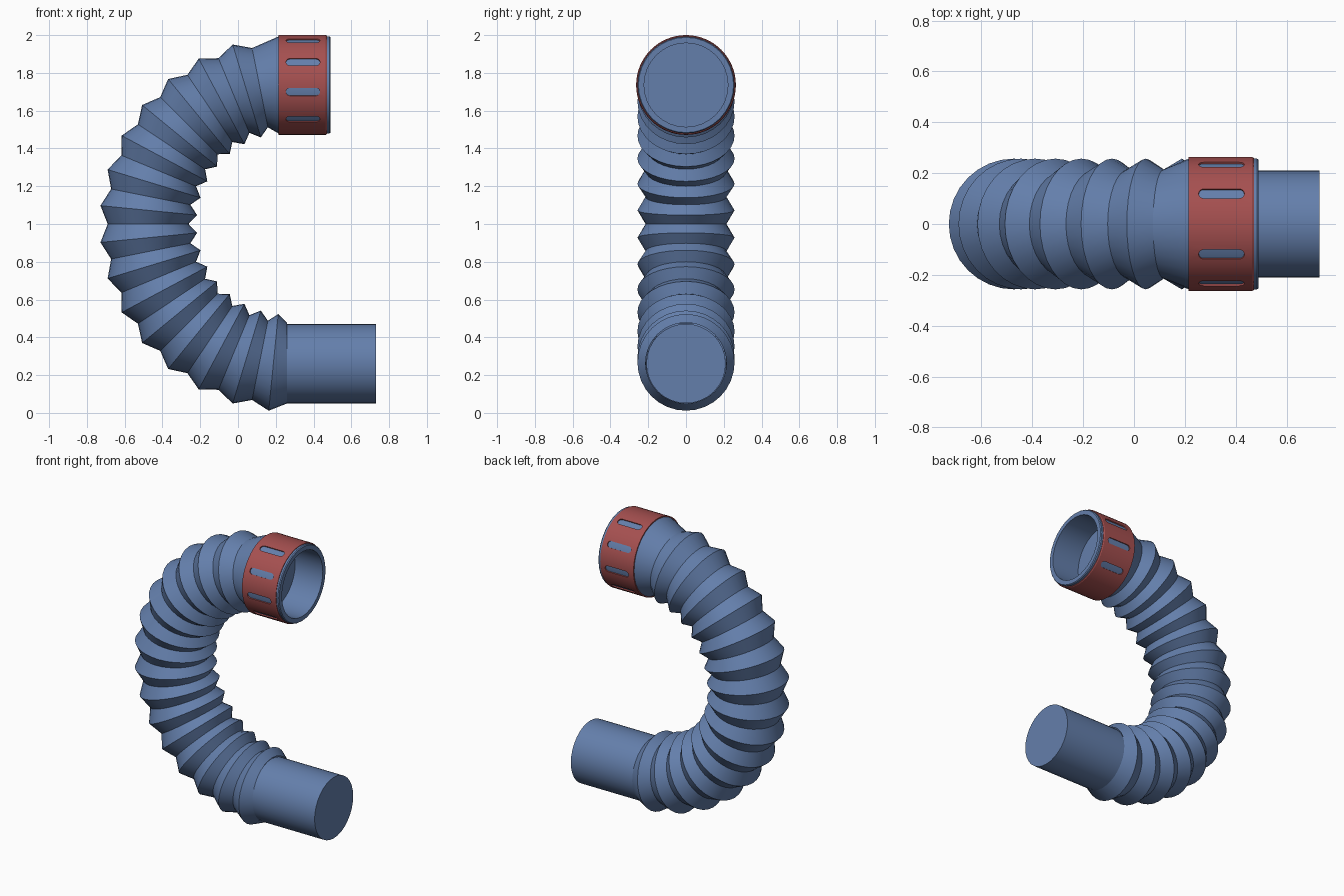
import bpy, bmesh, math
from mathutils import Matrix, Vector

cube = bpy.data.objects.get("Cube")
if cube:
    bpy.data.objects.remove(cube)

BEND = 0.736            # radius of the hose bend
BEND_X, MID_Z = 0.26, 1.0
TOP_Z, LOW_Z = MID_Z + BEND, MID_Z - BEND


def material(name, color):
    m = bpy.data.materials.new(name)
    m.use_nodes = True
    m.diffuse_color = color
    m.node_tree.nodes["Principled BSDF"].inputs["Base Color"].default_value = color
    return m


blue = material("slate blue", (0.127, 0.212, 0.41, 1))
red = material("brick red", (0.38, 0.08, 0.08, 1))


def finish(name, bm, mat):
    bmesh.ops.recalc_face_normals(bm, faces=bm.faces)
    mesh = bpy.data.meshes.new(name)
    bm.to_mesh(mesh)
    bm.free()
    mesh.materials.append(mat)
    ob = bpy.data.objects.new(name, mesh)
    bpy.context.collection.objects.link(ob)
    return ob


def smooth(ob):
    bpy.ops.object.select_all(action="DESELECT")
    ob.select_set(True)
    bpy.context.view_layer.objects.active = ob
    bpy.ops.object.shade_smooth_by_angle(angle=math.radians(24))


def tube(name, rings, mat, sides=32, cap_end=False, closed=False):
    """Skin circles given as (x, z, tilt, radius)."""
    bm = bmesh.new()
    loops = []
    for x, z, tilt, r in rings:
        up = Vector((-math.sin(tilt), 0, math.cos(tilt)))
        loop = []
        for i in range(sides):
            a = math.tau * i / sides
            offset = Vector((0, r * math.sin(a), 0)) + up * r * math.cos(a)
            loop.append(bm.verts.new(Vector((x, 0, z)) + offset))
        loops.append(loop)
    pairs = list(zip(loops, loops[1:]))
    if closed:
        pairs.append((loops[-1], loops[0]))
    for a, b in pairs:
        for i in range(sides):
            j = (i + 1) % sides
            bm.faces.new((a[i], a[j], b[j], b[i]))
    if cap_end:
        bm.faces.new(loops[-1])
    return finish(name, bm, mat)


def straight(z, profile):
    return [(x, z, 0, r) for x, r in profile]


# Corrugated hose: crests and valleys alternate around half a circle
STEPS = 32
rings = []
for i in range(STEPS - 1):
    t = math.pi * i / STEPS
    radius = 0.257 if i % 2 else 0.214
    rings.append((BEND_X - BEND * math.sin(t), MID_Z - BEND * math.cos(t), -t - math.pi, radius))
# flare into the socket, in the same winding as the bend
rings.append((0.215, TOP_Z, -math.tau, 0.257))
smooth(tube("corrugated_hose", rings, blue))

# Plain pipe at the lower end
smooth(tube("lower_pipe", straight(LOW_Z - 0.003, [(0.255, 0.21), (0.73, 0.21)]), blue, cap_end=True))

# Open socket at the upper end, with a floor inside
socket = [(0.215, 0.257), (0.484, 0.257), (0.49, 0.252), (0.49, 0.222), (0.28, 0.222)]
smooth(tube("upper_socket", straight(TOP_Z, socket), blue, cap_end=True))

# Collar around the socket
ring = [(0.215, 0.254), (0.215, 0.264), (0.464, 0.264), (0.471, 0.260), (0.471, 0.254)]
collar = tube("collar", straight(TOP_Z, ring), red, sides=64, closed=True)


# Rounded grip slots, mirrored front and back
def slot_cutter(angle):
    bm = bmesh.new()
    half, r, outline = 0.069, 0.021, []
    for end in (1, -1):
        for k in range(9):
            a = -math.pi / 2 + math.pi * k / 8
            outline.append(bm.verts.new((end * (half + r * math.cos(a)), end * r * math.sin(a), 0.23)))
    face = bm.faces.new(outline)
    side = bmesh.ops.extrude_face_region(bm, geom=[face])["geom"]
    top = [v for v in side if isinstance(v, bmesh.types.BMVert)]
    bmesh.ops.translate(bm, verts=top, vec=(0, 0, 0.07))
    place = Matrix.Translation((0.344, 0, TOP_Z)) @ Matrix.Rotation(angle, 4, "X")
    bmesh.ops.transform(bm, matrix=place, verts=bm.verts)
    return finish("slot_cutter", bm, red)


cutters = [slot_cutter(s * math.radians(d)) for s in (1, -1) for d in (27, 62.5, 98, 133.5)]
for c in cutters:
    c.hide_render = True
    mod = collar.modifiers.new("slot", "BOOLEAN")
    mod.operation = "DIFFERENCE"
    mod.solver = "EXACT"
    mod.object = c
graph = bpy.context.evaluated_depsgraph_get()
cut_mesh = bpy.data.meshes.new_from_object(collar.evaluated_get(graph))
collar.modifiers.clear()
collar.data = cut_mesh
for c in cutters:
    bpy.data.objects.remove(c)
smooth(collar)
